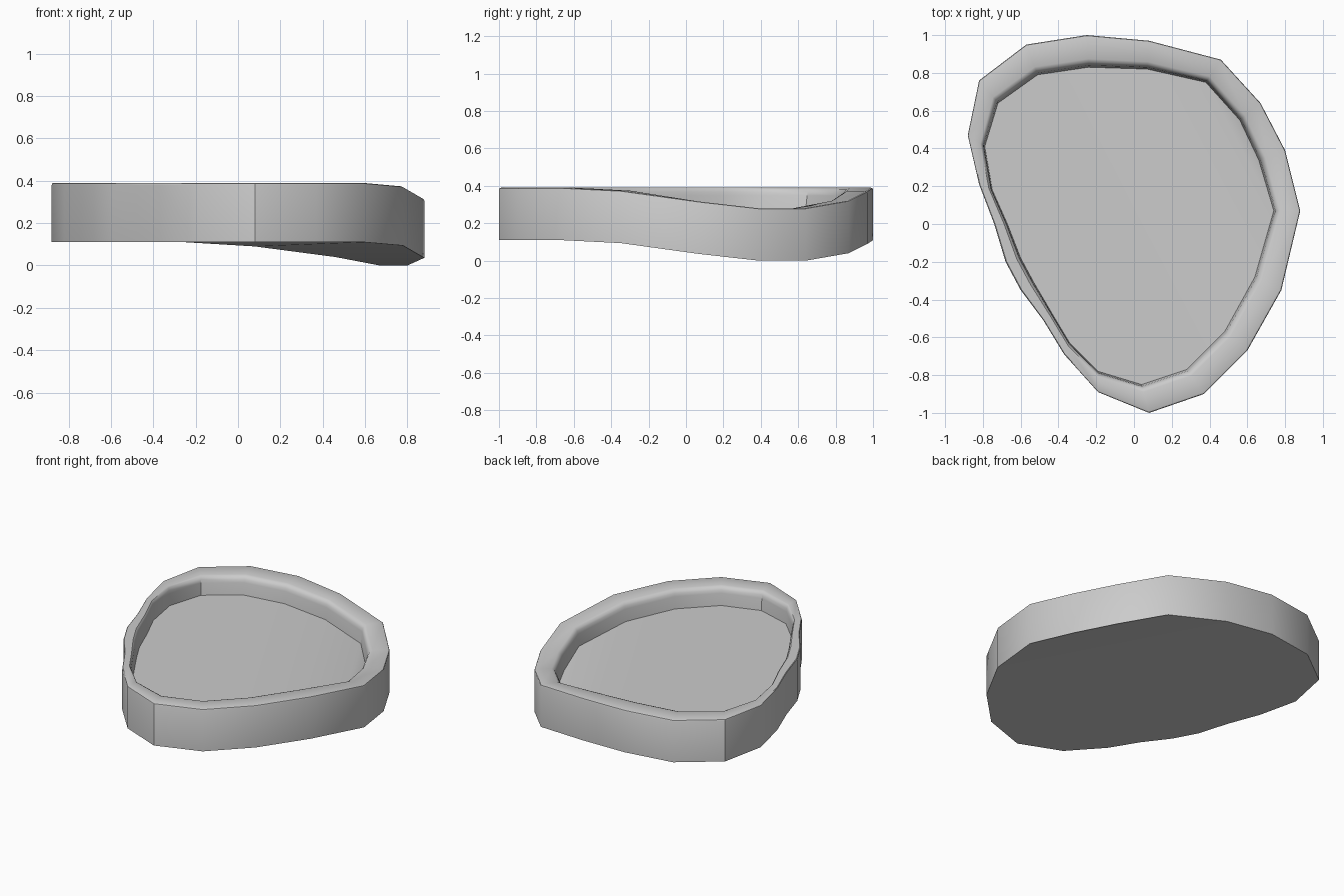
import bpy, bmesh, math

if "Cube" in bpy.data.objects:
    bpy.data.objects.remove(bpy.data.objects["Cube"])

# Outer outline, clockwise from the back: (x, y, underside height)
OUTER = [(-.25, 1, .11), (.08, .97, .09), (.46, .87, .04), (.67, .64, 0), (.80, .39, 0),
         (.88, .07, .036), (.78, -.35, .094), (.60, -.67, .11), (.37, -.90, .11), (.08, -1, .11),
         (-.19, -.89, .11), (-.37, -.69, .11), (-.48, -.51, .11), (-.60, -.35, .11), (-.68, -.20, .11),
         (-.74, 0, .11), (-.82, .21, .11), (-.88, .47, .11), (-.82, .76, .11), (-.57, .95, .11)]
# Outline of the recessed floor, matching the outer points
INNER = [(-.24, .83), (.07, .82), (.38, .75), (.56, .55), (.66, .34), (.74, .07), (.64, -.28),
         (.48, -.57), (.28, -.77), (.04, -.85), (-.19, -.78), (-.34, -.63), (-.43, -.48), (-.53, -.31),
         (-.60, -.18), (-.67, 0), (-.75, .18), (-.79, .41), (-.72, .64), (-.51, .79)]
# Wall section: (fraction from outer to inner outline, height above underside)
SECTION = [(0, 0), (0, .27), (.02, .277), (.07, .28), (.74, .28), (.84, .273), (.91, .258),
           (.94, .238), (1, .16)]
N = len(OUTER)

bm = bmesh.new()
rings = []
for t, h in SECTION:
    rings.append([bm.verts.new((ox + (ix - ox) * t, oy + (iy - oy) * t, z + h))
                  for (ox, oy, z), (ix, iy) in zip(OUTER, INNER)])

# Wall and rounded rim
for a, b in zip(rings, rings[1:]):
    for i in range(N):
        j = (i + 1) % N
        bm.faces.new((a[i], a[j], b[j], b[i]))


def fill(ring):
    """Cap a ring with strips running across the slope."""
    for k in range(9):
        i, j = (3 - k) % N, 4 + k
        bm.faces.new((ring[i], ring[j], ring[(j + 1) % N], ring[(i - 1) % N]))


# Underside and recessed floor
fill(rings[0])
fill(rings[-1])
bmesh.ops.recalc_face_normals(bm, faces=bm.faces)

mesh = bpy.data.meshes.new("shallow_dish")
bm.to_mesh(mesh)
bm.free()
dish = bpy.data.objects.new("shallow_dish", mesh)
bpy.context.collection.objects.link(dish)
bpy.context.view_layer.objects.active = dish
dish.select_set(True)
bpy.ops.object.shade_smooth_by_angle(angle=math.radians(35))
